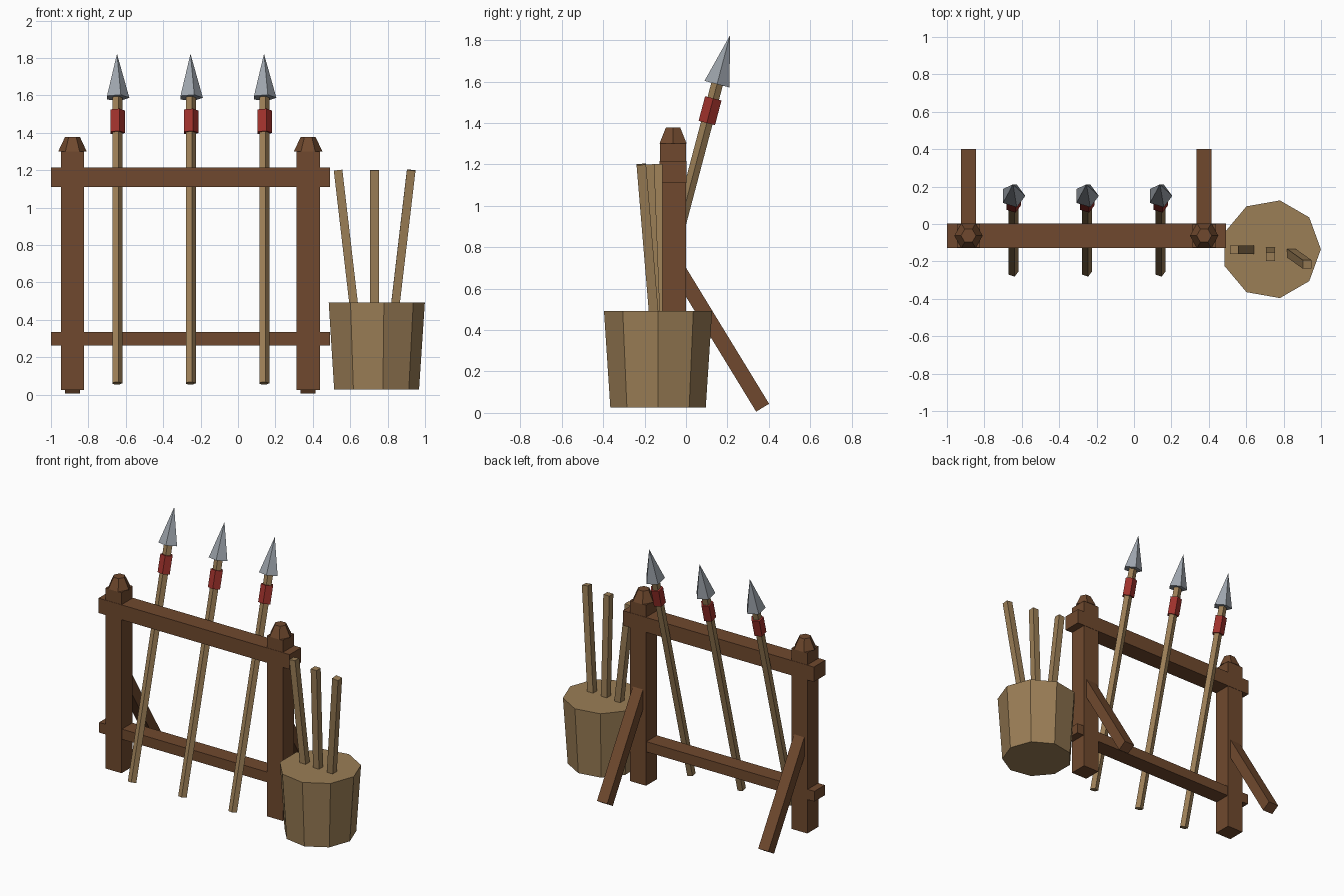
import bpy, bmesh, math
from mathutils import Vector, Matrix

if "Cube" in bpy.data.objects:
    bpy.data.objects.remove(bpy.data.objects["Cube"])


def material(name, hex_rgb):
    m = bpy.data.materials.new(name)
    lin = [((c / 255 + 0.055) / 1.055) ** 2.4 for c in hex_rgb]
    m.diffuse_color = (*lin, 1)
    m.use_nodes = True
    m.node_tree.nodes["Principled BSDF"].inputs["Base Color"].default_value = m.diffuse_color
    return m


DARK = material("dark_wood", (112, 73, 46))
TAN = material("tan_wood", (155, 126, 86))
RED = material("red_wrap", (158, 49, 43))
STEEL = material("steel", (156, 163, 171))


def finish(name, bm, mat):
    me = bpy.data.meshes.new(name)
    bm.to_mesh(me)
    bm.free()
    me.materials.append(mat)
    ob = bpy.data.objects.new(name, me)
    bpy.context.collection.objects.link(ob)
    return ob


def box(name, lo, hi, mat):
    bm = bmesh.new()
    lo, hi = Vector(lo), Vector(hi)
    bmesh.ops.create_cube(bm, size=1, matrix=Matrix.Translation((lo + hi) / 2)
                          @ Matrix.Diagonal((*(hi - lo), 1)))
    return finish(name, bm, mat)


def cone(name, sides, r1, r2, z0, z1, mat, frame=Matrix()):
    """Straight or tapered prism along the local z axis, one corner on +x."""
    bm = bmesh.new()
    a = [2 * math.pi * i / sides for i in range(sides)]
    low = [bm.verts.new((r1 * math.cos(t), r1 * math.sin(t), z0)) for t in a]
    bm.faces.new(low[::-1])
    if r2 > 0:
        high = [bm.verts.new((r2 * math.cos(t), r2 * math.sin(t), z1)) for t in a]
        bm.faces.new(high)
    else:
        tip = bm.verts.new((0, 0, z1))
    for i in range(sides):
        j = (i + 1) % sides
        bm.faces.new((low[i], low[j], high[j], high[i]) if r2 > 0
                     else (low[i], low[j], tip))
    bm.transform(frame)
    return finish(name, bm, mat)


def beam(name, start, end, width, depth, mat):
    """Rectangular bar between two points; width runs along x."""
    start, end = Vector(start), Vector(end)
    z = (end - start).normalized()
    y = z.cross(Vector((1, 0, 0))).normalized()
    x = y.cross(z)
    frame = Matrix((x, y, z)).transposed().to_4x4()
    frame.translation = (start + end) / 2
    bm = bmesh.new()
    bmesh.ops.create_cube(bm, size=1, matrix=frame
                          @ Matrix.Diagonal((width, depth, (end - start).length, 1)))
    return finish(name, bm, mat)


# Posts with faceted caps and rear braces
for side, x in (("left", -0.885), ("right", 0.375)):
    box(f"{side}_post", (x - 0.0625, -0.125, 0.025), (x + 0.0625, 0, 1.30), DARK)
    cone(f"{side}_post_cap", 6, 0.076, 0.04, 1.30, 1.377, DARK,
         Matrix.Translation((x, -0.0625, 0)))
    beam(f"{side}_brace", (x, -0.03, 0.68), (x, 0.37, 0.025), 0.08, 0.073, DARK)

# Rails
box("top_rail", (-1, -0.127, 1.11), (0.492, 0.002, 1.215), DARK)
box("bottom_rail", (-1, -0.121, 0.263), (0.492, -0.004, 0.335), DARK)

# Leaning spears, measured down from the tip
for i in range(3):
    frame = (Matrix.Translation((-0.647 + 0.393 * i, 0.212, 1.822))
             @ Matrix.Rotation(math.radians(-14.8), 4, 'X'))
    cone(f"spear_shaft_{i + 1}", 5, 0.03, 0.03, -1.822, -0.23, TAN, frame)
    cone(f"spear_wrap_{i + 1}", 5, 0.043, 0.043, -0.437, -0.314, RED, frame)
    cone(f"spear_head_{i + 1}", 5, 0.066, 0, -0.243, 0, STEEL, frame)

# Closed barrel
cone("barrel", 9, 0.234, 0.265, 0.027, 0.492, TAN, Matrix.Translation((0.734, -0.135, 0)))

# Spare sticks standing in the barrel
sticks = (((0.62, -0.137, 0.47), (0.535, -0.137, 1.2)),
          ((0.73, -0.148, 0.47), (0.73, -0.176, 1.2)),
          ((0.84, -0.155, 0.47), (0.926, -0.216, 1.2)))
for i, (a, b) in enumerate(sticks):
    beam(f"stick_{i + 1}", a, b, 0.046, 0.046, TAN)
